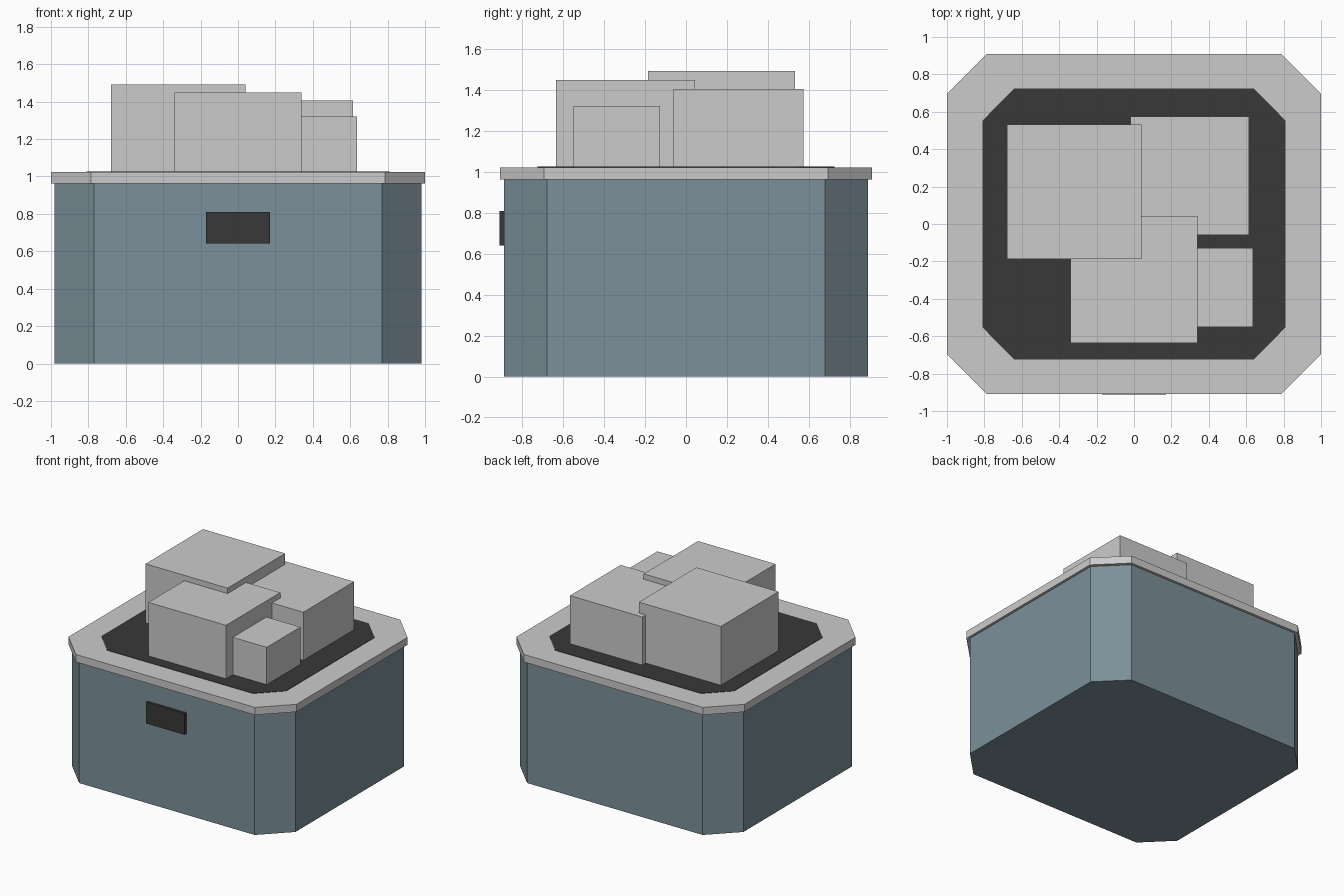
import bpy, bmesh

if "Cube" in bpy.data.objects:
    bpy.data.objects.remove(bpy.data.objects["Cube"])


def material(name, rgb):
    m = bpy.data.materials.new(name)
    m.diffuse_color = (*rgb, 1)
    m.use_nodes = True
    m.node_tree.nodes["Principled BSDF"].inputs["Base Color"].default_value = m.diffuse_color
    return m


def prism(name, outline, z0, z1, mat=None):
    """Extrude a flat outline from z0 up to z1."""
    bm = bmesh.new()
    face = bm.faces.new([bm.verts.new((x, y, z0)) for x, y in outline])
    top = bmesh.ops.extrude_face_region(bm, geom=[face])["geom"]
    bmesh.ops.translate(bm, vec=(0, 0, z1 - z0),
                        verts=[v for v in top if isinstance(v, bmesh.types.BMVert)])
    bmesh.ops.recalc_face_normals(bm, faces=bm.faces)
    mesh = bpy.data.meshes.new(name)
    bm.to_mesh(mesh)
    bm.free()
    if mat:
        mesh.materials.append(mat)
    obj = bpy.data.objects.new(name, mesh)
    bpy.context.collection.objects.link(obj)
    return obj


def octagon(hx, hy, cx, cy):
    """Rectangle with cut corners: half sizes and where the straight sides end."""
    return [(cx, -hy), (hx, -cy), (hx, cy), (cx, hy),
            (-cx, hy), (-hx, cy), (-hx, -cy), (-cx, -hy)]


def rectangle(x0, x1, y0, y1):
    return [(x0, y0), (x1, y0), (x1, y1), (x0, y1)]


slate = material("slate", (0.2, 0.28, 0.32))
dark = material("dark", (0.04, 0.04, 0.042))

# Bin body, rim and dark opening
prism("bin_body", octagon(0.98, 0.89, 0.77, 0.68), 0, 0.97, slate)
prism("rim", octagon(1.0, 0.91, 0.785, 0.695), 0.963, 1.023)
prism("opening", octagon(0.81, 0.725, 0.64, 0.553), 1.0, 1.026, dark)

# Front plate
prism("front_plate", rectangle(-0.17, 0.17, -0.912, -0.88), 0.642, 0.81, dark)

# Stacked blocks: x0, x1, y0, y1, top
blocks = {
    "block_left": (-0.68, 0.04, -0.187, 0.533, 1.493),
    "block_front": (-0.34, 0.34, -0.636, 0.044, 1.45),
    "block_back": (-0.02, 0.615, -0.06, 0.575, 1.407),
    "block_small": (0.215, 0.637, -0.55, -0.128, 1.322),
}
for name, (x0, x1, y0, y1, top) in blocks.items():
    prism(name, rectangle(x0, x1, y0, y1), 1.01, top)
